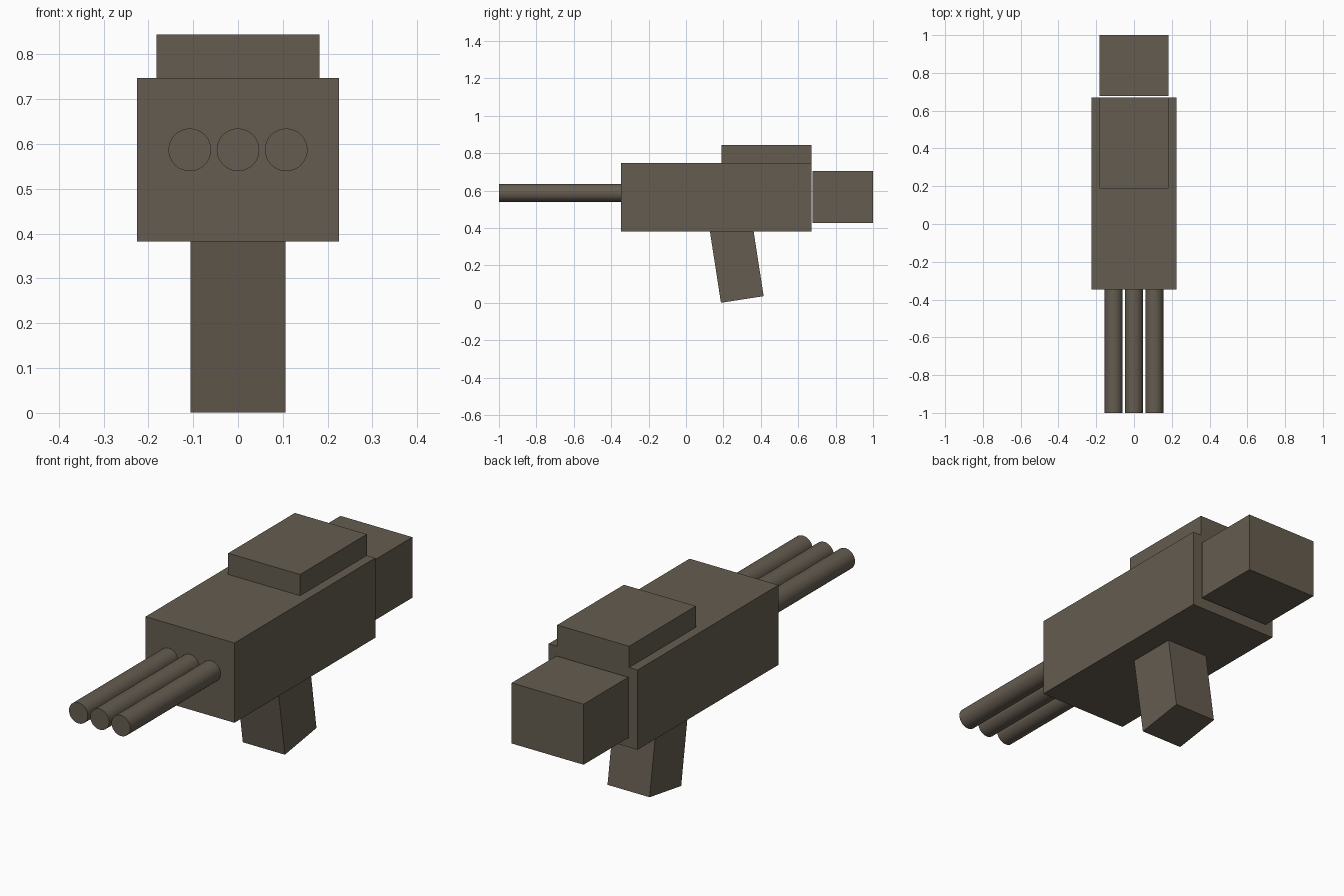
import bpy, math

if "Cube" in bpy.data.objects:
    bpy.data.objects.remove(bpy.data.objects["Cube"])

mat = bpy.data.materials.new("dark_taupe")
mat.diffuse_color = (0.13, 0.107, 0.08, 1)
mat.use_nodes = True
mat.node_tree.nodes["Principled BSDF"].inputs["Base Color"].default_value = mat.diffuse_color


def finish(name):
    ob = bpy.context.object
    ob.name = name
    ob.data.materials.append(mat)
    return ob


def box(name, center, size, tilt=0.0):
    bpy.ops.mesh.primitive_cube_add(size=1, location=center, rotation=(tilt, 0, 0))
    bpy.context.object.scale = size
    bpy.ops.object.transform_apply(location=False, rotation=False, scale=True)
    return finish(name)


def span_box(name, half_x, y0, y1, z0, z1):
    return box(name, (0, (y0 + y1) / 2, (z0 + z1) / 2), (2 * half_x, y1 - y0, z1 - z0))


# main housing, raised top plate and rear block (small gap behind the housing)
span_box("housing", 0.225, -0.347, 0.671, 0.382, 0.747)
span_box("top_plate", 0.182, 0.189, 0.671, 0.747, 0.844)
span_box("rear_block", 0.182, 0.677, 1.0, 0.428, 0.705)

# tilted grip, its upper end sunk into the housing
tilt, length = math.radians(8.8), 0.42
box("grip",
    (0, 0.301 - math.sin(tilt) * length / 2, 0.018 + math.cos(tilt) * length / 2),
    (0.213, 0.231, length), tilt)

# three barrels side by side
for i in (-1, 0, 1):
    bpy.ops.mesh.primitive_cylinder_add(
        vertices=48, radius=0.0475, depth=0.66,
        location=(i * 0.1075, -0.67, 0.587), rotation=(math.pi / 2, 0, 0))
    finish("barrel_%d" % (i + 2))
    bpy.ops.object.shade_smooth_by_angle()
